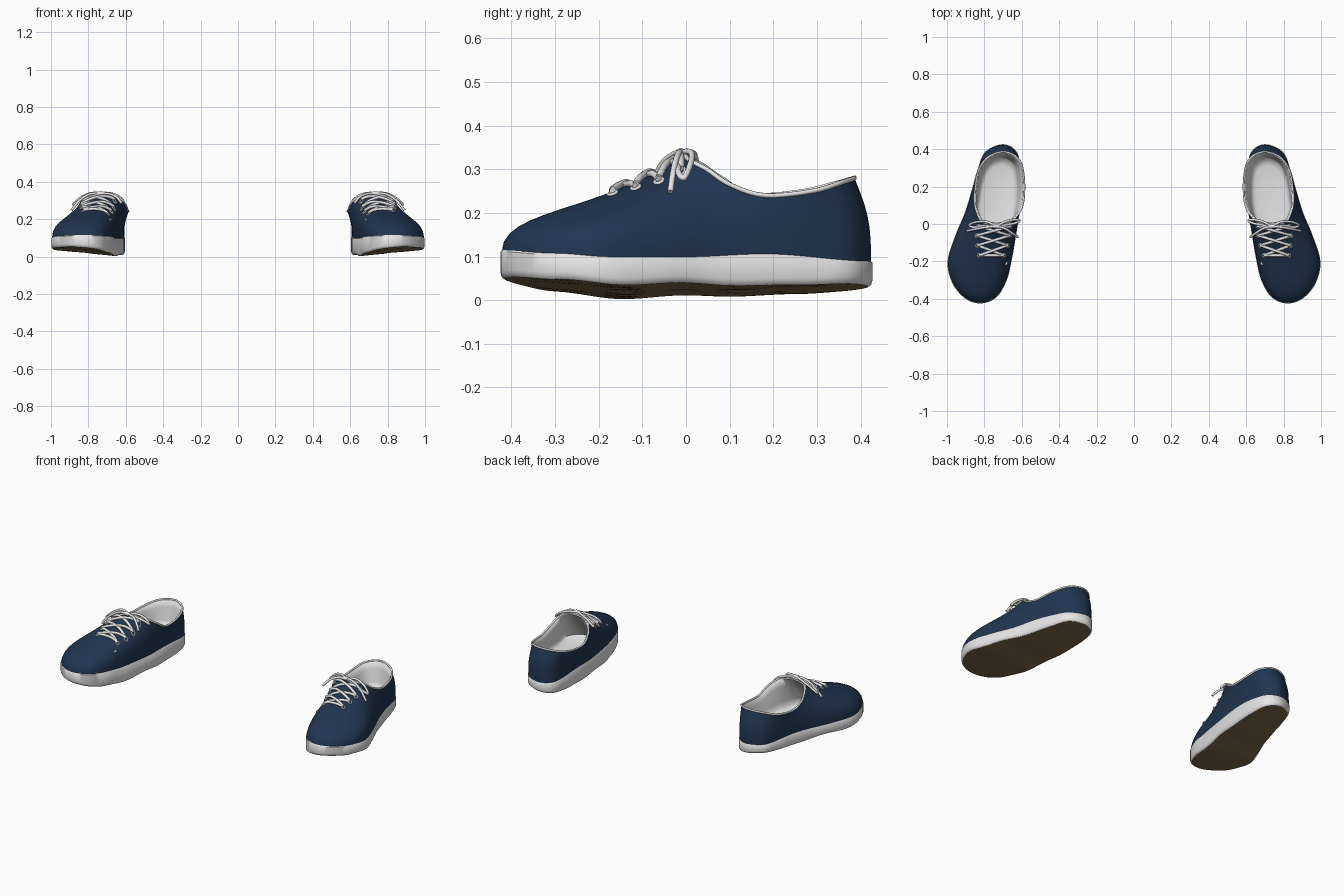
import bpy
import bmesh
from mathutils import Vector
from mathutils.bvhtree import BVHTree

if "Cube" in bpy.data.objects:
    bpy.data.objects.remove(bpy.data.objects["Cube"])


def material(name, rgb):
    m = bpy.data.materials.new(name)
    m.use_nodes = True
    m.diffuse_color = (*rgb, 1)
    m.node_tree.nodes["Principled BSDF"].inputs["Base Color"].default_value = (*rgb, 1)
    return m


NAVY = material("navy canvas", (0.015, 0.036, 0.08))
WHITE = material("off white rubber and lining", (0.8, 0.8, 0.8))
BROWN = material("brown outsole", (0.215, 0.145, 0.066))

# Footprint (x, y) from the toe round the outer side, heel and inner side
FOOT = [(.82, -.425), (.905, -.397), (.972, -.315), (.997, -.2), (.955, -.06), (.905, .06),
        (.868, .18), (.84, .28), (.797, .385), (.70, .427), (.626, .385), (.606, .28),
        (.608, .14), (.617, .03), (.635, -.09), (.655, -.2), (.68, -.3), (.735, -.392)]
# Opening rim (x, y, z), matched point for point with the footprint
RIM = [(.745, 0, .332), (.775, 0, .329), (.80, .005, .323), (.82, .02, .314), (.835, .05, .298),
       (.85, .10, .265), (.85, .18, .24), (.83, .29, .25), (.777, .36, .271), (.69, .386, .28),
       (.615, .345, .268), (.59, .26, .248), (.588, .15, .242), (.603, .08, .28), (.63, .04, .308),
       (.655, .015, .321), (.685, .005, .328), (.715, 0, .332)]
# Heights along the length (y, z)
SOLE_TOP = [(-.43, .115), (-.3, .108), (-.17, .1), (0, .1), (.18, .107), (.43, .09)]
SOLE_LOW = [(-.43, .03), (-.3, .014), (-.15, 0), (0, .011), (.1, .008), (.25, .014), (.43, .024)]
MIDDLE = [(-.43, .82), (-.2, .825), (.1, .74), (.43, .70)]


def along(table, y):
    """Smooth interpolation in a (y, value) table."""
    y = min(max(y, table[0][0]), table[-1][0])
    for (a, p), (b, q) in zip(table, table[1:]):
        if y <= b:
            t = (y - a) / (b - a)
            return p + (q - p) * t * t * (3 - 2 * t)


def spline(keys, steps=5, closed=True):
    """Catmull-Rom points through the keys."""
    pts = [Vector(tuple(k) + (0,) * (3 - len(k))) for k in keys]
    n = len(pts)
    pick = (lambda i: pts[i % n]) if closed else (lambda i: pts[min(max(i, 0), n - 1)])
    out = []
    for i in range(n if closed else n - 1):
        a, b, c, d = (pick(i + k) for k in (-1, 0, 1, 2))
        for s in range(steps):
            t = s / steps
            out.append(0.5 * (2 * b + (c - a) * t + (2 * a - 5 * b + 4 * c - d) * t ** 2
                              + (3 * b - a - 3 * c + d) * t ** 3))
    return out if closed else out + [pts[-1]]


def inset(ring, d):
    """Move a ring inwards in the ground plane."""
    out = []
    for i, p in enumerate(ring):
        t = ring[(i + 1) % len(ring)] - ring[i - 1]
        out.append(p + Vector((-t.y, t.x, 0)).normalized() * d)
    return out


def with_z(ring, fn):
    return [Vector((p.x, p.y, fn(p))) for p in ring]


def loft(name, rings, mat, side, cap=False, angle=0.8):
    """Skin closed rings; side -1 makes the mirrored shoe."""
    bm = bmesh.new()
    rows = [[bm.verts.new((p.x * side, p.y, p.z)) for p in r] for r in rings]
    for lo, hi in zip(rows, rows[1:]):
        for i in range(len(lo)):
            j = (i + 1) % len(lo)
            bm.faces.new((lo[i], lo[j], hi[j], hi[i]))
    if cap:
        mid = sum((p for p in rings[-1]), Vector()) / len(rings[-1])
        tip = bm.verts.new((mid.x * side, mid.y, mid.z))
        for i, v in enumerate(rows[-1]):
            bm.faces.new((v, rows[-1][(i + 1) % len(rows[-1])], tip))
    if side < 0:
        bmesh.ops.reverse_faces(bm, faces=bm.faces[:])
    me = bpy.data.meshes.new(name)
    bm.to_mesh(me)
    tree = BVHTree.FromBMesh(bm)
    bm.free()
    me.materials.append(mat)
    ob = bpy.data.objects.new(name, me)
    bpy.context.collection.objects.link(ob)
    bpy.ops.object.select_all(action="DESELECT")
    ob.select_set(True)
    bpy.context.view_layer.objects.active = ob
    bpy.ops.object.shade_smooth_by_angle(angle=angle)
    return tree


def cord(name, paths, radius, side, closed=False):
    """Round white cords through lists of points."""
    cu = bpy.data.curves.new(name, "CURVE")
    cu.dimensions = "3D"
    cu.bevel_depth = radius
    cu.bevel_resolution = 2
    cu.use_fill_caps = True
    for path in paths:
        sp = cu.splines.new("POLY")
        sp.points.add(len(path) - 1)
        sp.use_cyclic_u = closed
        sp.use_smooth = True
        for pt, p in zip(sp.points, path):
            pt.co = (p.x * side, p.y, p.z, 1)
    cu.materials.append(WHITE)
    bpy.context.collection.objects.link(bpy.data.objects.new(name, cu))


foot = spline(FOOT)
rim = spline(RIM)


def sole_top(p):
    return along(SOLE_TOP, p.y)


def sole_low(p):
    return along(SOLE_LOW, p.y) + 0.1 * max(0, p.x - 0.63)


def shrink(ring, f):
    """Scale a footprint ring towards the middle line of the foot."""
    return [Vector((along(MIDDLE, p.y * f) + (p.x - along(MIDDLE, p.y)) * f, p.y * f, p.z))
            for p in ring]


def upper_rings():
    """Bezier walls from the sole up to the rim, fuller at the heel and toe."""
    base = with_z(inset(foot, 0.003), lambda p: sole_top(p) - 0.004)
    rings = []
    for k in range(13):
        t = k / 12
        ring = []
        for a, d in zip(base, rim):
            front = min(max((0.1 - a.y) / 0.4, 0), 1)
            back = min(max((a.y - 0.1) / 0.25, 0), 1)
            b = a + Vector((0, 0, 0.09 + 0.008 * front))
            c = d.lerp(a, 0.48 + 0.35 * back)
            c.z = d.z - (d.z - a.z) * (0.4 + 0.2 * front)
            ring.append(a * (1 - t) ** 3 + b * 3 * t * (1 - t) ** 2
                        + c * 3 * t * t * (1 - t) + d * t ** 3)
        rings.append(ring)
    return rings


for side, tag in ((1, "left"), (-1, "right")):
    # Sole: white band, rounded under, and brown underside
    low = with_z(foot, lambda p: sole_low(p) + 0.014)
    under = inset(foot, 0.009)
    loft(tag + "_sole_band", [with_z(under, sole_low),
                              with_z(inset(foot, 0.003), lambda p: sole_low(p) + 0.004), low,
                              with_z(foot, lambda p: sole_top(p) - 0.004),
                              with_z(inset(foot, 0.004), sole_top),
                              with_z(inset(foot, 0.02), sole_top)], WHITE, side)
    bottom = [with_z(shrink(under, f), sole_low) for f in (1, .85, .65, .45, .25, .1)]
    loft(tag + "_outsole", [[p for p in reversed(r)] for r in bottom], BROWN, side, cap=True)

    # Canvas upper with a bowl-shaped lining and rim piping
    upper = loft(tag + "_upper", upper_rings(), NAVY, side, angle=1.2)
    lip = [p - Vector((0, 0, 0.006)) for p in inset(rim, 0.01)]
    floor = []
    for a, d in zip(foot, rim):
        q = a.lerp(d, 0.5)
        floor.append(Vector((0.733 + (q.x - 0.733) * 0.74, 0.1 + (q.y - 0.1) * 0.82, 0.125)))
    lining = [rim, lip] + [[a.lerp(b, t) for a, b in zip(lip, floor)] for t in (.25, .5, .75, .95)]
    lining += [[p + (Vector((.733, .1, .112)) - p) * f for p in floor] for f in (.15, .45, .8)]
    loft(tag + "_lining", lining, WHITE, side, cap=True, angle=1.4)
    cord(tag + "_rim_piping", [rim], 0.0055, side, closed=True)

    # Crossed laces laid on the upper
    def on_upper(x, y, lift=0.006):
        hit = upper.ray_cast(Vector((x * side, y, 1)), Vector((0, 0, -1)))[0]
        return Vector((x, y, (hit.z if hit else 0.32) + lift))

    def laid(a, b, lift):
        return [on_upper(a[0] + (b[0] - a[0]) * k / 10, a[1] + (b[1] - a[1]) * k / 10, lift)
                for k in range(11)]

    rows = [((mid - w, y), (mid + w, y)) for mid, w, y in
            ((.762, .066, -.168), (.756, .08, -.115), (.752, .088, -.062), (.746, .086, -.012))]
    laces = [laid(*rows[0], 0.006)]
    for lo, hi in zip(rows, rows[1:]):
        laces += [laid(lo[0], hi[1], 0.005), laid(lo[1], hi[0], 0.01)]
    laces.append(laid(*rows[-1], 0.008))
    cord(tag + "_crossed_laces", laces, 0.008, side)

    # Eyelets at the lace ends
    eyelets = []
    for row in rows:
        for x, y in row:
            eyelets.append([on_upper(x + dx * 0.01, y + dy * 0.01, 0.002)
                            for dx, dy in ((1, 0), (.7, .7), (0, 1), (-.7, .7),
                                           (-1, 0), (-.7, -.7), (0, -1), (.7, -.7))])
    cord(tag + "_eyelets", eyelets, 0.004, side, closed=True)

    # Small loose stitch on the inner side of the toe
    cord(tag + "_stitch", [laid((.678, -.204), (.685, -.219), 0.002)], 0.006, side)

    # Bow: two loops, two tails and the knot
    knot = (.735, -.012, .339)
    bow = [[knot, (.79, .012, .338), (.845, .01, .312), (.88, -.005, .28), (.85, -.018, .297), knot],
           [knot, (.69, .012, .339), (.645, .022, .325), (.612, .02, .295), (.64, .003, .315), knot],
           [knot, (.79, -.018, .335), (.845, -.028, .302), (.89, -.036, .248)],
           [knot, (.69, -.025, .336), (.65, -.05, .318), (.622, -.07, .285)]]
    cord(tag + "_bow", [spline(b, 6, closed=False) for b in bow], 0.007, side)
    cord(tag + "_knot", [[Vector((.72, -.012, .337)), Vector((.75, -.012, .337))]], 0.012, side)
